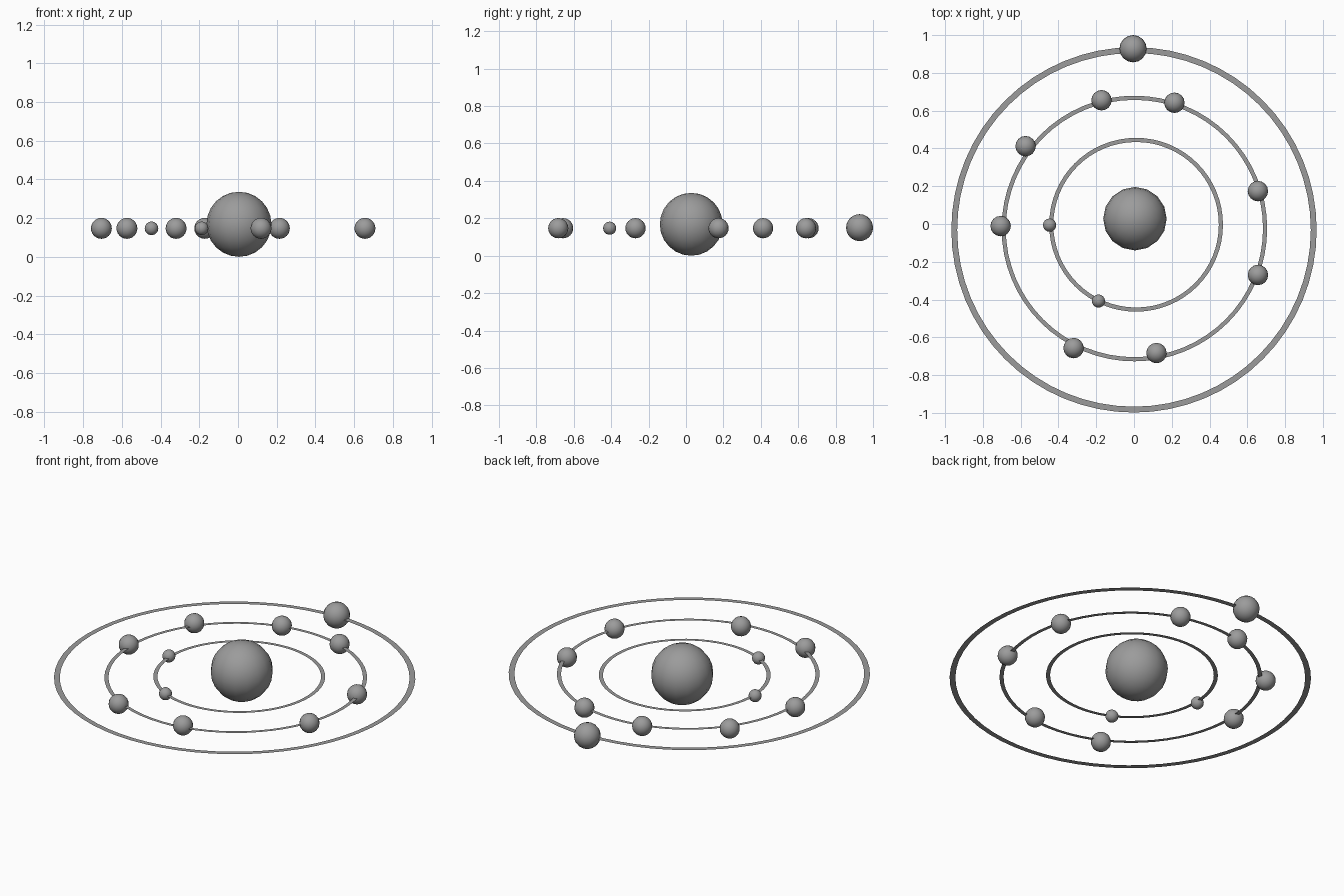
import bpy, bmesh, math

cube = bpy.data.objects.get("Cube")
if cube:
    bpy.data.objects.remove(cube, do_unlink=True)

grey = bpy.data.materials.new("plain grey")
grey.use_nodes = True
GREY = (0.33, 0.33, 0.33, 1)
grey.diffuse_color = GREY
grey.node_tree.nodes["Principled BSDF"].inputs["Base Color"].default_value = GREY

RING_Z = 0.147


def finish(bm, name, location, smooth):
    mesh = bpy.data.meshes.new(name)
    bm.to_mesh(mesh)
    bm.free()
    mesh.materials.append(grey)
    for face in mesh.polygons:
        face.use_smooth = smooth
    obj = bpy.data.objects.new(name, mesh)
    obj.location = location
    bpy.context.collection.objects.link(obj)


def ball(name, x, y, z, radius, segments=16, rings=12):
    bm = bmesh.new()
    bmesh.ops.create_uvsphere(bm, u_segments=segments, v_segments=rings, radius=radius)
    finish(bm, name, (x, y, z), True)


def flat_ring(name, x, y, outer, width, segments=64):
    bm = bmesh.new()
    loops = []
    for radius in (outer - width, outer):
        loops.append([bm.verts.new((radius * math.cos(i * math.tau / segments),
                                    radius * math.sin(i * math.tau / segments), 0))
                      for i in range(segments)])
    inner, rim = loops
    for i in range(segments):
        j = (i + 1) % segments
        bm.faces.new((inner[i], rim[i], rim[j], inner[j]))
    finish(bm, name, (x, y, RING_Z), False)


# Central body
ball("central_sphere", 0.005, 0.028, 0.168, 0.168)

# Flat orbit rings
flat_ring("inner_orbit", 0.011, -0.004, 0.46, 0.022)
flat_ring("middle_orbit", 0.002, -0.024, 0.703, 0.022)
flat_ring("outer_orbit", 0, -0.031, 0.967, 0.031)

# Small spheres on the inner orbit
for n, (x, y) in enumerate([(-0.447, -0.006), (-0.188, -0.408)], 1):
    ball(f"inner_sphere_{n}", x, y, RING_Z, 0.035)

# Medium spheres on the middle orbit
middle = [(-0.172, 0.655), (0.214, 0.642), (0.656, 0.174), (0.656, -0.27),
          (0.119, -0.683), (-0.32, -0.657), (-0.706, -0.011), (-0.574, 0.412)]
for n, (x, y) in enumerate(middle, 1):
    ball(f"middle_sphere_{n}", x, y, RING_Z, 0.054)

# Large sphere on the outer orbit
ball("outer_sphere", -0.005, 0.928, 0.15, 0.072)
